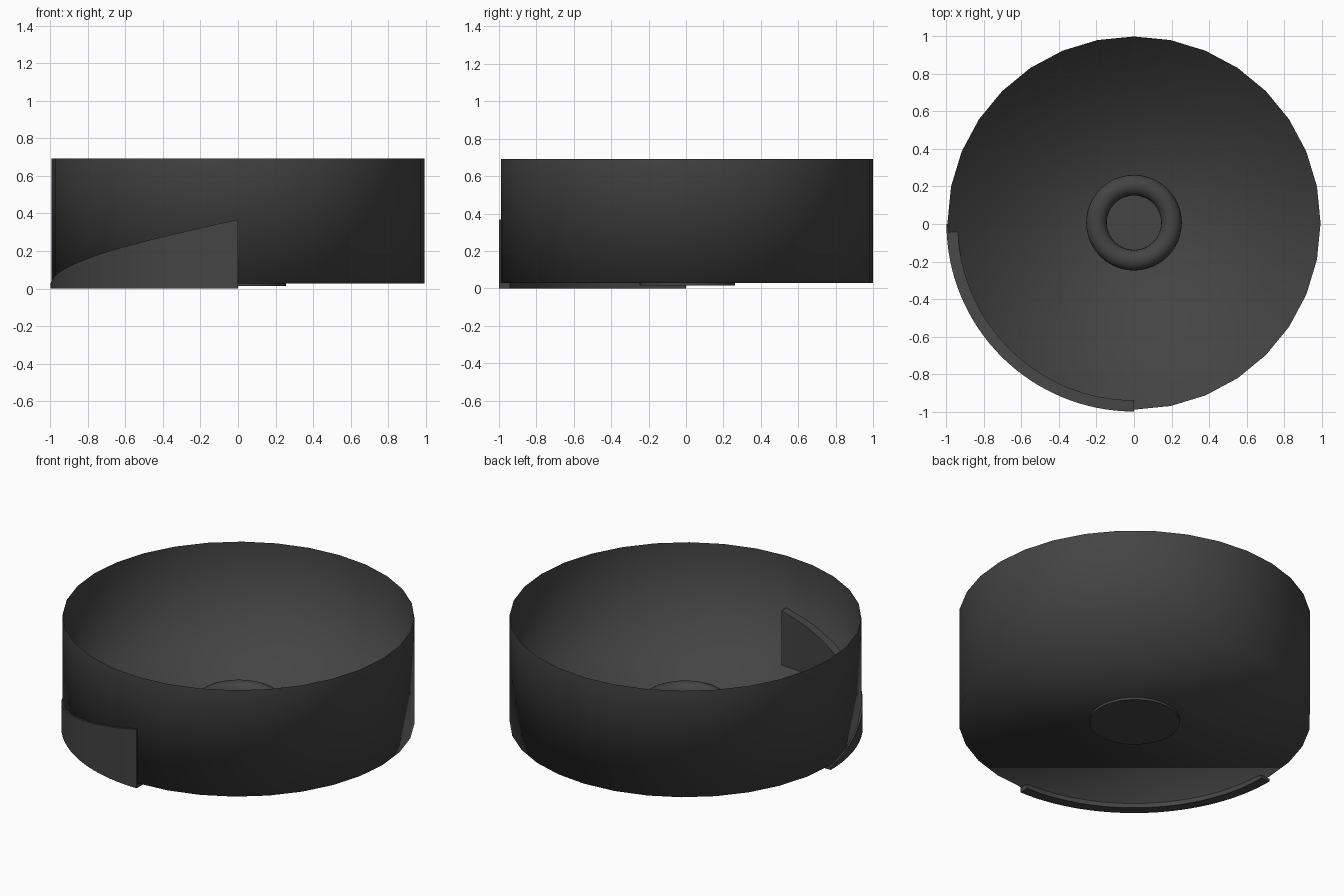
import bpy, bmesh, math

if "Cube" in bpy.data.objects:
    bpy.data.objects.remove(bpy.data.objects["Cube"])

dark = bpy.data.materials.new("dark_grey")
dark.diffuse_color = (0.058, 0.058, 0.058, 1)
dark.use_nodes = True
dark.node_tree.nodes["Principled BSDF"].inputs["Base Color"].default_value = dark.diffuse_color


def finish(name, bm, angle=None):
    """Turn a bmesh into a shaded, coloured object; angle=None smooths every edge."""
    bmesh.ops.recalc_face_normals(bm, faces=bm.faces)
    mesh = bpy.data.meshes.new(name)
    bm.to_mesh(mesh)
    bm.free()
    obj = bpy.data.objects.new(name, mesh)
    bpy.context.collection.objects.link(obj)
    mesh.materials.append(dark)
    bpy.ops.object.select_all(action='DESELECT')
    obj.select_set(True)
    bpy.context.view_layer.objects.active = obj
    if angle is None:
        bpy.ops.object.shade_smooth()
    else:
        bpy.ops.object.shade_smooth_by_angle(angle=math.radians(angle))
    return obj


def ring(bm, r, z, n):
    return [bm.verts.new((r * math.cos(2 * math.pi * i / n),
                          r * math.sin(2 * math.pi * i / n), z)) for i in range(n)]


def lathe(profile, n, cap_end):
    """Spin (radius, height) points into a surface with a flat base."""
    bm = bmesh.new()
    rings = [ring(bm, r, z, n) for r, z in profile]
    bm.faces.new(rings[0][::-1])
    for a, b in zip(rings, rings[1:]):
        for i in range(n):
            j = (i + 1) % n
            bm.faces.new((a[i], a[j], b[j], b[i]))
    if cap_end:
        bm.faces.new(rings[-1])
    return bm


# Open thin bowl: one-sheet wall and floor, smoothed throughout
bm = lathe([(0.995, 0.028), (0.995, 0.692)], 32, False)
for f in bm.faces:
    if f.normal.z == 0 and len(f.verts) > 4:
        f.normal_update()
bowl = finish("bowl", bm)
# the sheet is open, so make sure its outside faces outward
if bowl.data.polygons[0].normal.z > 0:
    bowl.data.flip_normals()
bowl.location.y = 0.005

# Centre hub: solid base, rounded rim, recessed middle
mid, tube, shoulder = 0.2, 0.055, 0.14
profile = [(0.255, 0.014)]
for k in range(11):
    a = math.pi * k / 10
    profile.append((mid + tube * math.cos(a), shoulder + tube * math.sin(a)))
profile.append((0.145, 0.035))
hub = finish("centre_hub", lathe(profile, 48, True), 40)
hub.location.y = 0.007

# Curved ramp: a quarter ring rising along the front left wall
bm = bmesh.new()
steps, r_in, r_out = 32, 0.94, 1.0
sections = []
for i in range(steps + 1):
    t = i / steps
    a = math.pi * (1 + t / 2)
    top = 0.018 + 0.35 * t
    sections.append([bm.verts.new((r * math.cos(a), r * math.sin(a), z))
                     for r, z in ((r_in, 0), (r_out, 0), (r_out, top), (r_in, top))])
for a, b in zip(sections, sections[1:]):
    for k in range(4):
        m = (k + 1) % 4
        bm.faces.new((a[k], a[m], b[m], b[k]))
bm.faces.new(sections[0])
bm.faces.new(sections[-1])
finish("curved_ramp", bm, 30)
